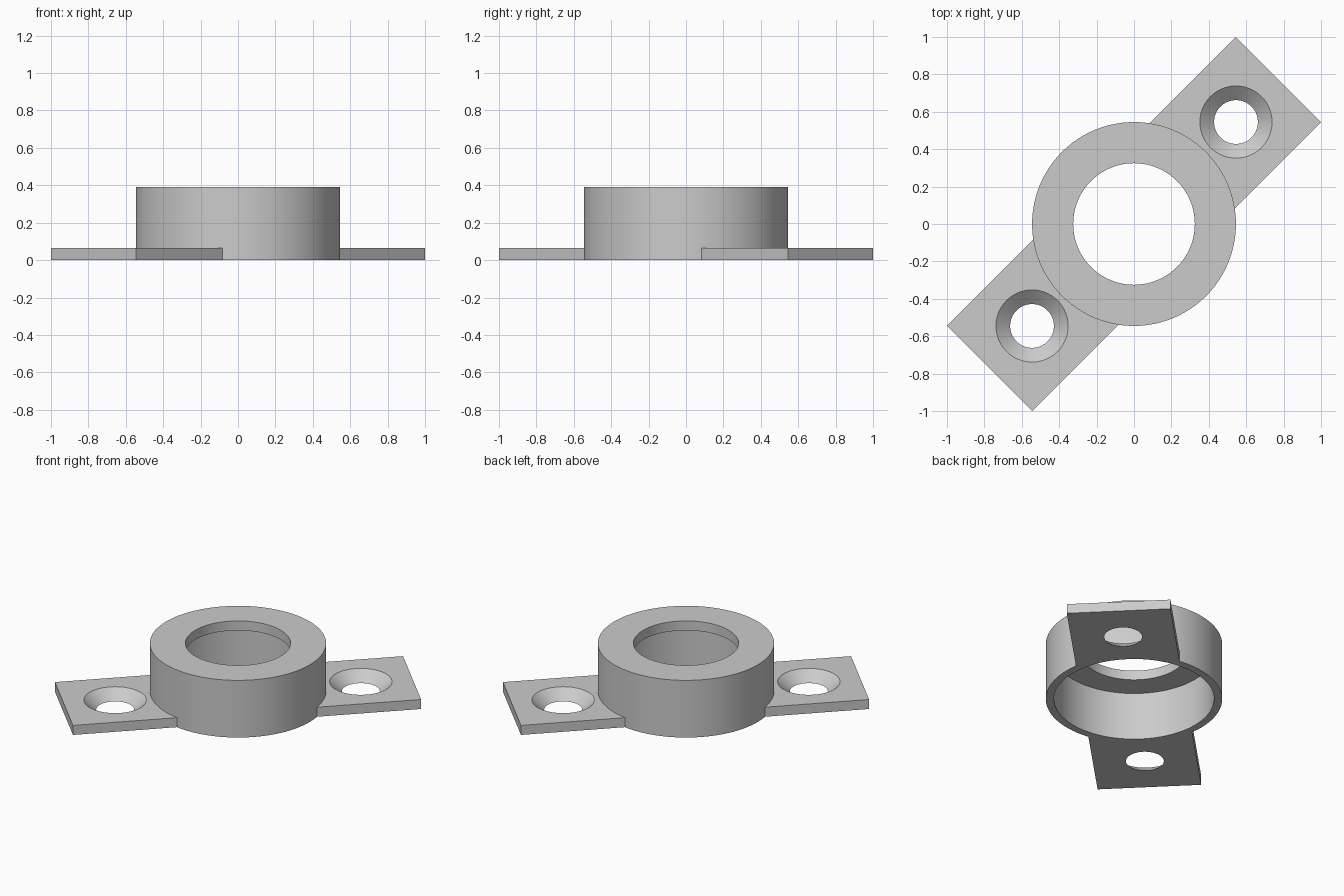
import bpy
import math
from mathutils import Vector

cube = bpy.data.objects.get("Cube")
if cube:
    bpy.data.objects.remove(cube, do_unlink=True)

# Main sizes
HEIGHT = 0.39
PLATE = 0.065
OUTER, BORE, MOUTH = 0.545, 0.495, 0.325
TAB_WIDTH, TAB_START, TAB_END = 0.643, 0.35, 1.0925
HOLE_DIST, HOLE_TOP, HOLE_BOTTOM = 0.771, 0.193, 0.117
EXTRA = 0.02

# Grey metal
grey = bpy.data.materials.new("plain_grey")
grey.use_nodes = True
colour = (0.6, 0.6, 0.6, 1)
grey.diffuse_color = colour
grey.node_tree.nodes["Principled BSDF"].inputs["Base Color"].default_value = colour


def tapered(name, r_low, r_high, z_low, z_high, x=0, y=0):
    bpy.ops.mesh.primitive_cone_add(
        vertices=96, radius1=r_low, radius2=r_high, depth=z_high - z_low,
        location=(x, y, (z_low + z_high) / 2))
    obj = bpy.context.object
    obj.name = name
    obj.data.materials.append(grey)
    return obj


def combine(body, tool, operation):
    mod = body.modifiers.new(tool.name, "BOOLEAN")
    mod.operation = operation
    mod.solver = "EXACT"
    mod.object = tool
    bpy.ops.object.select_all(action="DESELECT")
    bpy.context.view_layer.objects.active = body
    body.select_set(True)
    bpy.ops.object.modifier_apply(modifier=mod.name)
    bpy.data.objects.remove(tool, do_unlink=True)


# Solid collar, later hollowed from below
body = tapered("flanged_collar", OUTER, OUTER, 0, HEIGHT)

# Two diagonal mounting tabs with countersunk holes
for angle in (math.radians(45), math.radians(225)):
    along = Vector((math.cos(angle), math.sin(angle), 0))
    centre = along * (TAB_START + TAB_END) / 2
    centre.z = PLATE / 2
    bpy.ops.mesh.primitive_cube_add(size=1, location=centre, rotation=(0, 0, angle))
    tab = bpy.context.object
    tab.name = "mounting_tab"
    tab.scale = (TAB_END - TAB_START, TAB_WIDTH, PLATE)
    tab.data.materials.append(grey)
    combine(body, tab, "UNION")

    hole = along * HOLE_DIST
    flare = (HOLE_TOP - HOLE_BOTTOM) / PLATE * EXTRA
    sink = tapered("countersink", HOLE_BOTTOM - flare, HOLE_TOP + flare,
                   -EXTRA, PLATE + EXTRA, hole.x, hole.y)
    combine(body, sink, "DIFFERENCE")

# Wide bore below, narrower mouth through the top lip
combine(body, tapered("bore", BORE, BORE, -EXTRA, HEIGHT - PLATE), "DIFFERENCE")
combine(body, tapered("mouth", MOUTH, MOUTH, PLATE, HEIGHT + EXTRA), "DIFFERENCE")

bpy.ops.object.select_all(action="DESELECT")
bpy.context.view_layer.objects.active = body
body.select_set(True)
bpy.ops.object.shade_smooth_by_angle(angle=math.radians(30))
